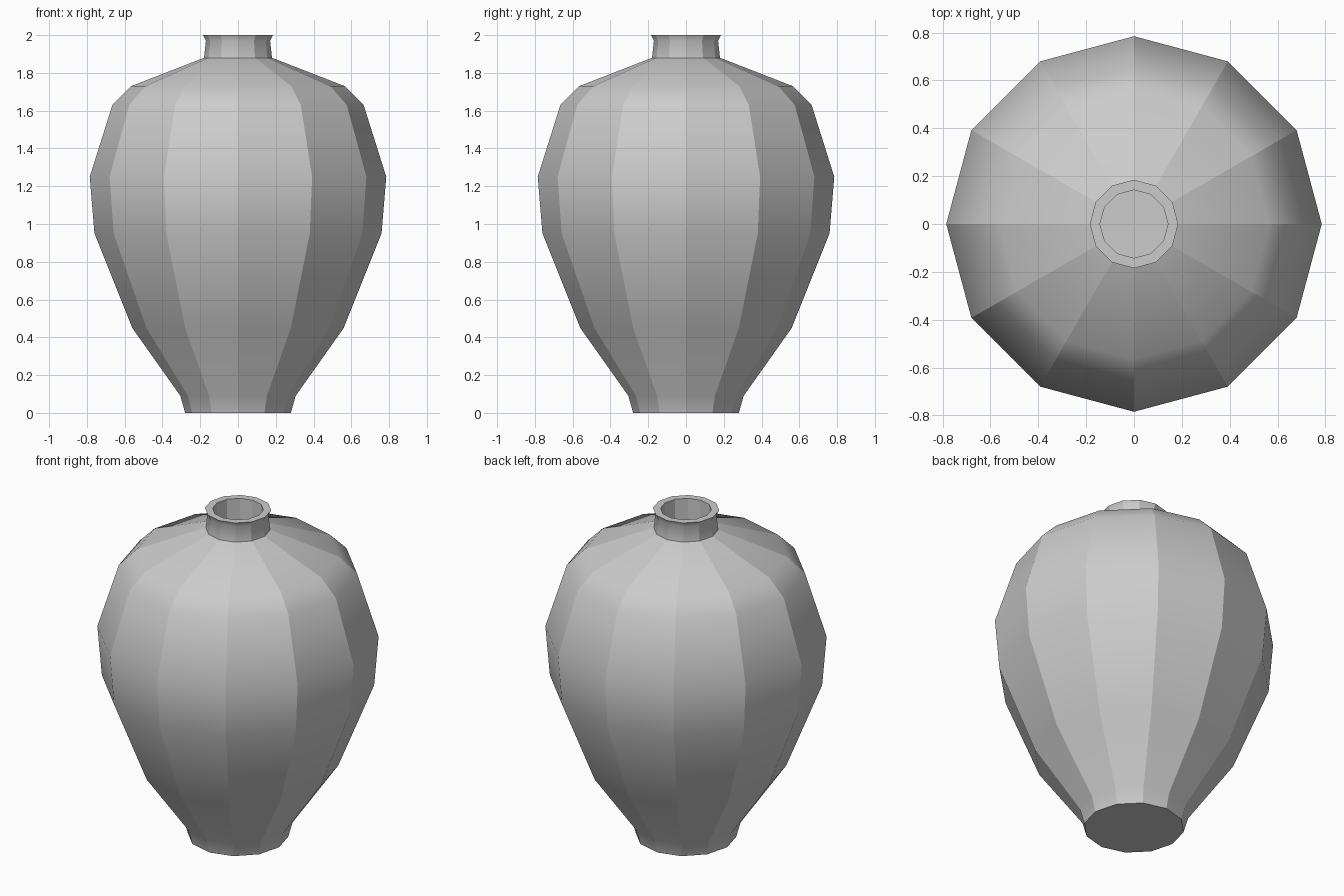
import bpy, bmesh, math

if "Cube" in bpy.data.objects:
    bpy.data.objects.remove(bpy.data.objects["Cube"])

SIDES = 12

# Profile from the base, over the shoulder and lip, down into the mouth (radius, height)
PROFILE = [(0.28, 0), (0.305, 0.09), (0.56, 0.45), (0.76, 0.95), (0.785, 1.25),
           (0.665, 1.63), (0.565, 1.73), (0.18, 1.88), (0.17, 1.97), (0.185, 2.0),
           (0.142, 2.0), (0.142, 1.78)]

bm = bmesh.new()
rings = [[bm.verts.new((r * math.cos(a), r * math.sin(a), z))
          for a in (2 * math.pi * i / SIDES for i in range(SIDES))]
         for r, z in PROFILE]

# Twelve-sided wall
for low, high in zip(rings, rings[1:]):
    for i in range(SIDES):
        j = (i + 1) % SIDES
        bm.faces.new((low[i], low[j], high[j], high[i]))

# Base and floor of the mouth
bm.faces.new(rings[0][::-1])
bm.faces.new(rings[-1])
bm.normal_update()

# Smooth along the profile, crisp edges between the facets
for f in bm.faces:
    f.smooth = True
for e in bm.edges:
    upright = abs(e.verts[0].co.z - e.verts[1].co.z) > 0.001
    e.smooth = not upright and e.calc_face_angle() < math.radians(32)

mesh = bpy.data.meshes.new("vase")
bm.to_mesh(mesh)
bm.free()
vase = bpy.data.objects.new("vase", mesh)
bpy.context.collection.objects.link(vase)
